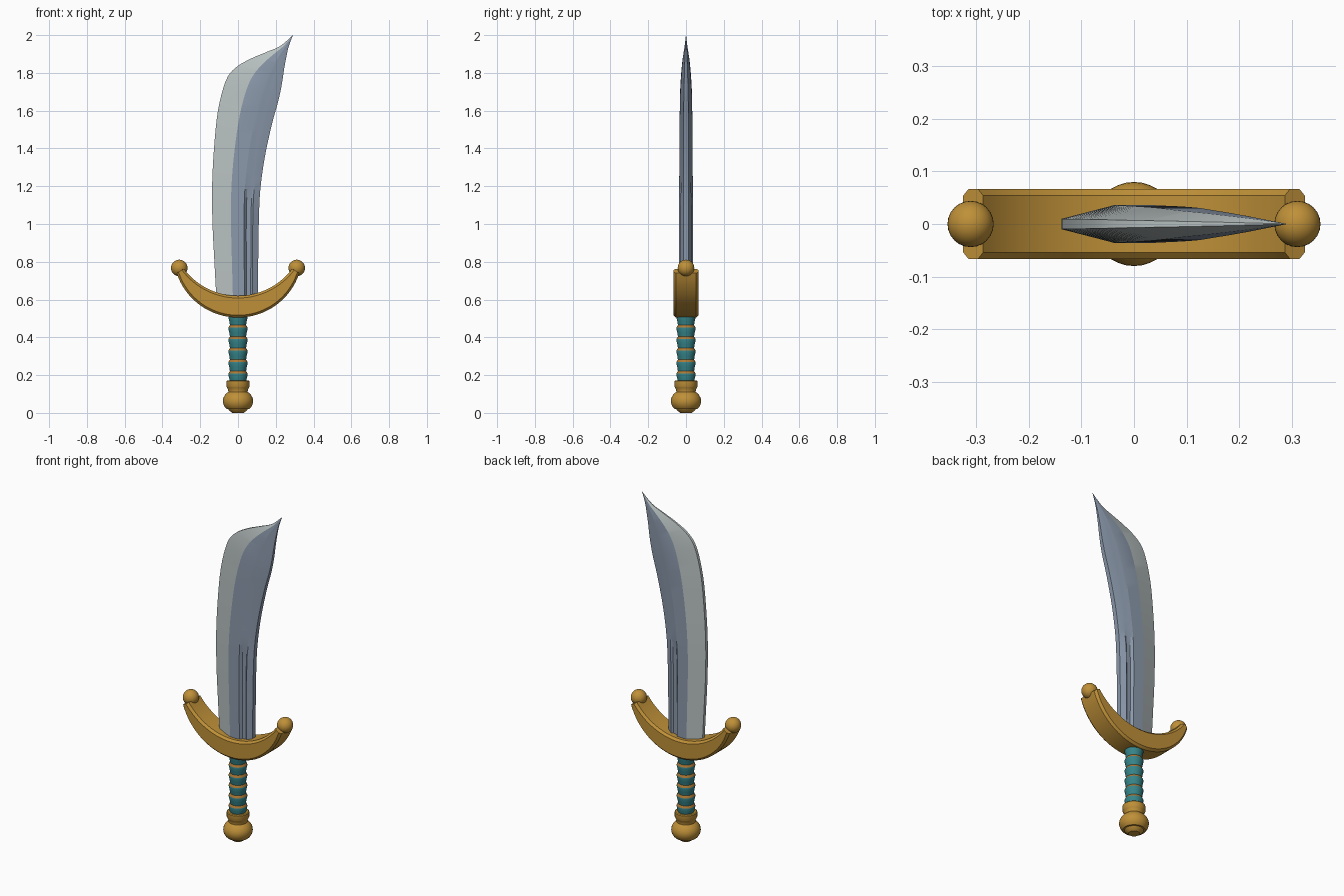
import bpy, bmesh, math
from mathutils import Vector

cube = bpy.data.objects.get("Cube")
if cube:
    bpy.data.objects.remove(cube, do_unlink=True)


def material(name, rgb):
    m = bpy.data.materials.new(name)
    m.use_nodes = True
    m.diffuse_color = (*rgb, 1)
    shader = m.node_tree.nodes["Principled BSDF"]
    shader.inputs["Base Color"].default_value = (*rgb, 1)
    return m


gold = material("gold", (0.52, 0.28, 0.04))
bronze = material("bronze", (0.42, 0.19, 0.035))
teal = material("teal", (0.036, 0.23, 0.25))
steel = material("blue steel", (0.26, 0.32, 0.41))
edge_steel = material("pale edge steel", (0.48, 0.53, 0.53))


def finish(name, bm, mats, angle):
    bmesh.ops.remove_doubles(bm, verts=bm.verts, dist=0.00005)
    bmesh.ops.recalc_face_normals(bm, faces=bm.faces)
    mesh = bpy.data.meshes.new(name)
    bm.to_mesh(mesh)
    bm.free()
    obj = bpy.data.objects.new(name, mesh)
    bpy.context.collection.objects.link(obj)
    for m in mats:
        mesh.materials.append(m)
    bpy.ops.object.select_all(action="DESELECT")
    obj.select_set(True)
    bpy.context.view_layer.objects.active = obj
    bpy.ops.object.shade_smooth_by_angle(angle=math.radians(angle))
    return obj


def loft(name, rings, mats, angle, pick=lambda row, col: 0, capped=True):
    """Skin a list of equal closed rings; pick gives the material of a face."""
    bm = bmesh.new()
    loops = [[bm.verts.new(p) for p in ring] for ring in rings]
    n = len(loops[0])
    for r in range(len(loops) - 1):
        for c in range(n):
            d = (c + 1) % n
            f = bm.faces.new((loops[r][c], loops[r][d], loops[r + 1][d], loops[r + 1][c]))
            f.material_index = pick(r, c)
    if capped:
        bm.faces.new(loops[0])
        bm.faces.new(loops[-1])
    return finish(name, bm, mats, angle)


def lathe(name, profile, mats, angle=35, pick=lambda row, col: 0, sides=32):
    turns = [math.tau * i / sides for i in range(sides)]
    rings = [[(r * math.cos(a), r * math.sin(a), z) for a in turns] for r, z in profile]
    return loft(name, rings, mats, angle, pick)


def smooth_rows(rows, steps):
    """Catmull-Rom interpolation through rows of numbers."""
    out = []
    for i in range(len(rows) - 1):
        a, b, c, d = (Vector(rows[min(max(i + k, 0), len(rows) - 1)]) for k in (-1, 0, 1, 2))
        for s in range(steps):
            t = s / steps
            out.append(b + 0.5 * t * (c - a + t * (2 * a - 5 * b + 4 * c - d
                                                   + t * (3 * (b - c) + d - a))))
    return out + [Vector(rows[-1])]


# Blade: cutting edge x, z, spine x, z, thickness factor
blade_rows = [
    (-0.112, 0.56, 0.104, 0.56, 1),
    (-0.125, 0.8, 0.107, 0.8, 1),
    (-0.135, 1.0, 0.11, 1.0, 1),
    (-0.137, 1.2, 0.118, 1.18, 1),
    (-0.127, 1.4, 0.143, 1.36, 0.97),
    (-0.106, 1.6, 0.18, 1.53, 0.93),
    (-0.066, 1.755, 0.213, 1.65, 0.85),
    (-0.016, 1.825, 0.232, 1.74, 0.72),
    (0.063, 1.873, 0.244, 1.82, 0.57),
    (0.15, 1.91, 0.257, 1.89, 0.38),
    (0.225, 1.943, 0.27, 1.945, 0.2),
    (0.29, 2.0, 0.2905, 1.999, 0.01),
]
rings = []
for lx, lz, rx, rz, thick in smooth_rows(blade_rows, 4):
    groove = 0.011 * min(1, max(0, (1.22 - lz) / 0.08))
    # position across the blade, half thickness
    section = [(0, 0.01), (0.4, 0.036), (0.68, 0.036), (0.73, 0.033 - groove),
               (0.83, 0.027 - groove / 2), (0.87, 0.025 + groove / 2), (1, 0.014)]
    front = [(lx + u * (rx - lx), -h * thick, lz + u * (rz - lz)) for u, h in section]
    rings.append(front + [(x, -y, z) for x, y, z in reversed(front)])
loft("blade", rings, [edge_steel, steel], 11,
     lambda row, col: 0 if col in (0, 12, 13) else 1)

# Crescent guard: swept between an outer and an inner arc, chamfered rims
rings = []
count = 32
for i in range(count + 1):
    t = 2 * i / count - 1
    a, b = t * math.asin(0.325 / 0.342), t * math.asin(0.287 / 0.36)
    outer = Vector((0.342 * math.sin(a), 0, 0.847 - 0.342 * math.cos(a)))
    inner = Vector((0.36 * math.sin(b), 0, 0.98 - 0.36 * math.cos(b)))
    rim = 0.012 * (inner - outer).normalized()
    half = [(outer, 0.054), (outer + rim, 0.067), (inner - rim, 0.067), (inner, 0.054)]
    ring = [(p.x, -y, p.z) for p, y in half]
    rings.append(ring + [(x, -y, z) for x, y, z in reversed(ring)])
loft("guard", rings, [gold], 25)

# Ball finials on the guard tips
for side, label in ((1, "left"), (-1, "right")):
    bm = bmesh.new()
    bmesh.ops.create_uvsphere(bm, u_segments=24, v_segments=16, radius=0.044)
    bmesh.ops.translate(bm, verts=bm.verts, vec=(side * 0.311, 0, 0.767))
    finish(label + "_guard_ball", bm, [gold], 40)

# Grip: flared wraps, each topped by a bronze ring
profile = []
pitch = 0.061
for i in range(6):
    z = 0.16 + i * pitch
    profile += [(0.043, z), (0.046, z + 0.02), (0.051, z + 0.042),
                (0.05, z + 0.048), (0.046, z + 0.056)]
lathe("grip", profile, [teal, bronze], 30, lambda row, col: 1 if row % 5 > 2 else 0)

# Pommel: collar, neck, round knob and flat foot
knob = [(0.08 * math.cos(a), 0.062 + 0.08 * math.sin(a) * 0.8)
        for a in (math.radians(d) for d in range(-40, 55, 10))]
lathe("pommel", [(0.03, 0), (0.046, 0.012), (0.052, 0.02)] + knob
      + [(0.052, 0.122), (0.058, 0.134), (0.061, 0.14), (0.061, 0.168), (0.056, 0.172),
         (0.04, 0.172)], [gold])
